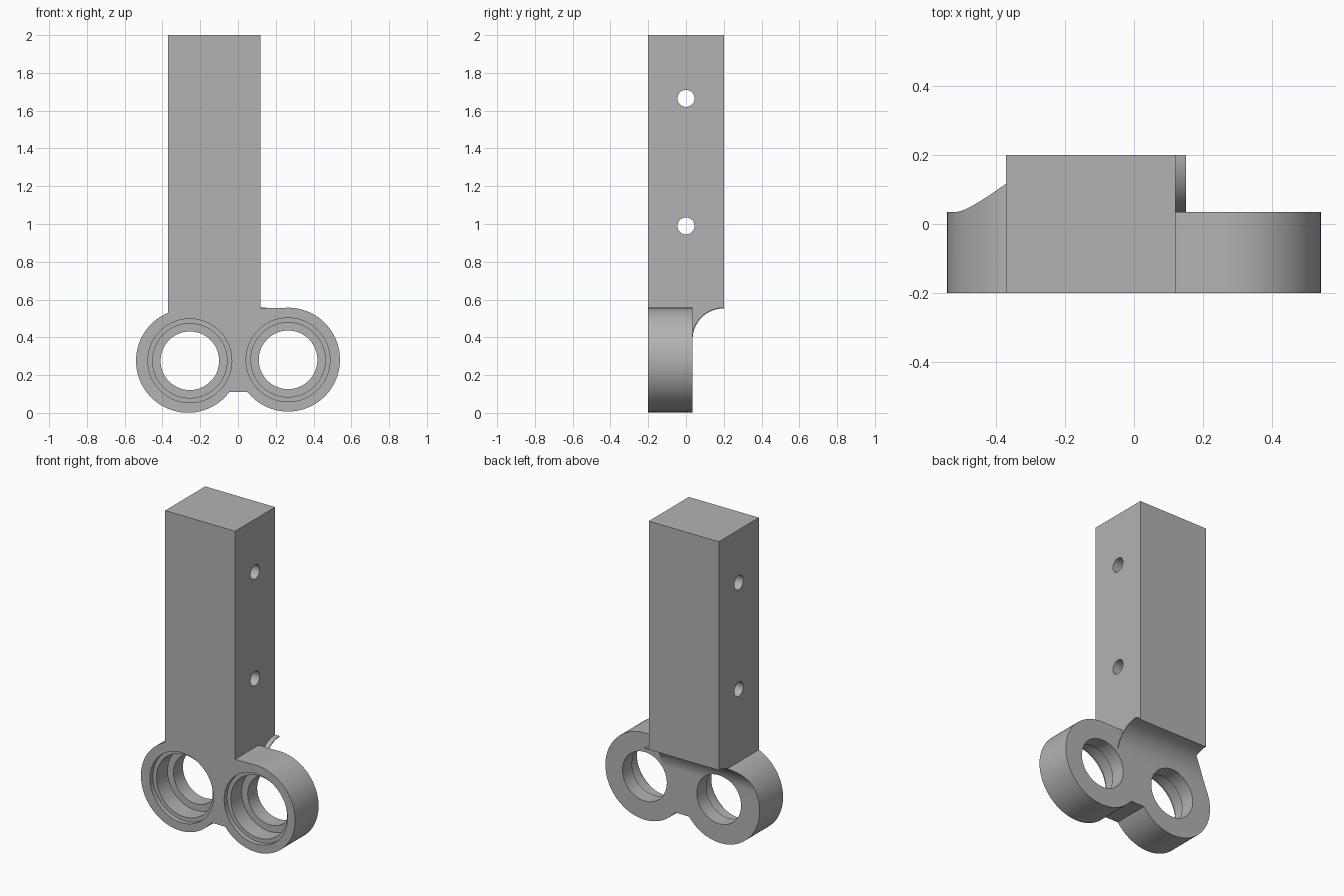
import bpy, bmesh, math
from mathutils import Matrix, Vector

cube = bpy.data.objects.get("Cube")
if cube:
    bpy.data.objects.remove(cube, do_unlink=True)

grey = bpy.data.materials.new("plain grey")
grey.use_nodes = True
COLOUR = (0.45, 0.45, 0.45, 1)
grey.diffuse_color = COLOUR
grey.node_tree.nodes["Principled BSDF"].inputs["Base Color"].default_value = COLOUR

FRONT, PLATE_BACK, BACK = -0.2, 0.035, 0.2
COVE_Z, COVE_R = 0.388, 0.165


def finish(name, bm):
    bmesh.ops.recalc_face_normals(bm, faces=bm.faces)
    mesh = bpy.data.meshes.new(name)
    bm.to_mesh(mesh)
    bm.free()
    mesh.materials.append(grey)
    obj = bpy.data.objects.new(name, mesh)
    bpy.context.collection.objects.link(obj)
    return obj


def box(name, lo, hi):
    bm = bmesh.new()
    lo, hi = Vector(lo), Vector(hi)
    size = hi - lo
    bmesh.ops.create_cube(bm, size=1, matrix=Matrix.Translation((lo + hi) / 2) @ Matrix.Diagonal((*size, 1)))
    return finish(name, bm)


def rod(name, centre, radius, length, axis, sides=96):
    bm = bmesh.new()
    turn = Matrix.Rotation(math.pi / 2, 4, "X" if axis == "Y" else "Y")
    bmesh.ops.create_cone(bm, cap_ends=True, segments=sides, radius1=radius, radius2=radius,
                          depth=length, matrix=Matrix.Translation(centre) @ turn)
    return finish(name, bm)


def disc(name, x, z, radius, y0, y1):
    return rod(name, (x, (y0 + y1) / 2, z), radius, y1 - y0, "Y")


def extrude_x(name, profile, x0, x1):
    bm = bmesh.new()
    face = bm.faces.new([bm.verts.new((x0, y, z)) for y, z in profile])
    moved = bmesh.ops.extrude_face_region(bm, geom=[face])["geom"]
    bmesh.ops.translate(bm, vec=(x1 - x0, 0, 0), verts=[v for v in moved if isinstance(v, bmesh.types.BMVert)])
    return finish(name, bm)


def combine(target, tool, operation):
    mod = target.modifiers.new(operation, "BOOLEAN")
    mod.operation, mod.solver, mod.object = operation, "EXACT", tool
    bpy.context.view_layer.objects.active = target
    bpy.ops.object.modifier_apply(modifier=mod.name)
    bpy.data.objects.remove(tool, do_unlink=True)


def cove_arc(radius, steps=24):
    return [(BACK - radius * math.cos(t), COVE_Z + radius * math.sin(t))
            for t in (math.pi / 2 * i / steps for i in range(steps + 1))]


# Upright bar joined to the two rings and the web between them
bracket = box("bracket_body", (-0.37, FRONT, 0.39), (0.12, BACK, 2))
combine(bracket, box("web", (-0.265, FRONT, 0.11), (0.265, PLATE_BACK, 0.556)), "UNION")
combine(bracket, disc("left_ring", -0.265, 0.276, 0.275, FRONT, BACK), "UNION")
combine(bracket, disc("right_ring", 0.265, 0.282, 0.275, FRONT, PLATE_BACK), "UNION")

# Concave hollow under the back of the bar
hollow = cove_arc(COVE_R) + [(0.4, COVE_Z + COVE_R), (0.4, -0.1), (PLATE_BACK, -0.1)]
combine(bracket, extrude_x("hollow_cutter", hollow, -1, 1), "DIFFERENCE")

# Stepped bores, opening to the front
for x, z in ((-0.255, 0.276), (0.265, 0.281)):
    for radius, end in ((0.222, -0.17), (0.197, -0.06), (0.155, 0.3)):
        combine(bracket, disc("bore_cutter", x, z, radius, -0.3, end), "DIFFERENCE")

# Cross holes through the bar
for z in (0.99, 1.665):
    combine(bracket, rod("hole_cutter", (-0.125, 0, z), 0.045, 1, "X", 48), "DIFFERENCE")

# Thin curved lip beside the bar
lip = extrude_x("cove_lip", cove_arc(COVE_R) + cove_arc(COVE_R + 0.006)[::-1], 0.118, 0.15)

for obj in (bracket, lip):
    bpy.ops.object.select_all(action="DESELECT")
    obj.select_set(True)
    bpy.context.view_layer.objects.active = obj
    bpy.ops.object.shade_smooth_by_angle(angle=math.radians(30))
